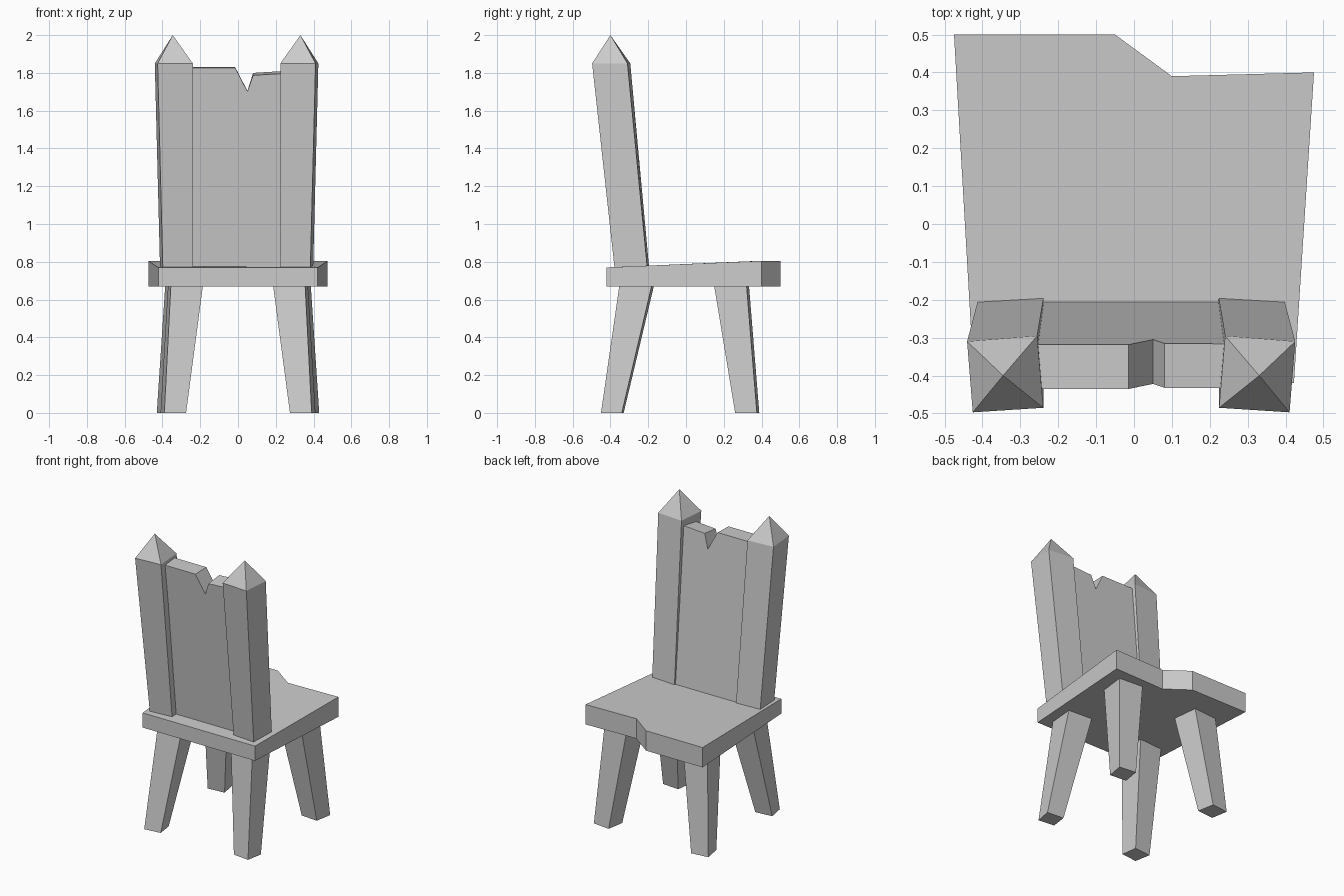
import bpy
import bmesh

cube = bpy.data.objects.get("Cube")
if cube:
    bpy.data.objects.remove(cube, do_unlink=True)

grey = bpy.data.materials.new("plain_grey")
grey.use_nodes = True
colour = (0.6, 0.6, 0.6, 1)
grey.diffuse_color = colour
grey.node_tree.nodes["Principled BSDF"].inputs["Base Color"].default_value = colour


def loft(name, start, end, apex=None):
    """Join two matching outlines; cap the end flat or with a pointed tip."""
    bm = bmesh.new()
    a = [bm.verts.new(p) for p in start]
    b = [bm.verts.new(p) for p in end]
    n = len(a)
    bm.faces.new(a)
    tip = bm.verts.new(apex) if apex else None
    if not tip:
        bm.faces.new(b)
    for i in range(n):
        j = (i + 1) % n
        bm.faces.new((a[i], a[j], b[j], b[i]))
        if tip:
            bm.faces.new((b[i], b[j], tip))
    bmesh.ops.recalc_face_normals(bm, faces=bm.faces)
    mesh = bpy.data.meshes.new(name)
    bm.to_mesh(mesh)
    bm.free()
    mesh.materials.append(grey)
    obj = bpy.data.objects.new(name, mesh)
    bpy.context.collection.objects.link(obj)
    return obj


def ring(corners, z, side, shift=0):
    """Place left-hand (x, y) corners at a height, mirrored for the other side."""
    return [(side * x + shift, y, z) for x, y in corners]


# Seat: tapered slab with a broken corner, rising slightly toward the open edge
seat = [(-0.422, -0.42), (0.422, -0.42), (0.475, 0.40),
        (0.10, 0.39), (-0.05, 0.50), (-0.475, 0.50)]
loft("seat", [(x, y, 0.67) for x, y in seat],
     [(x, y, 0.77 if y < 0 else 0.805) for x, y in seat])

# Corners run: inner back, outer back, outer front, inner front
back_leg_foot = [(0.275, -0.437), (0.39, -0.45), (0.41, -0.34), (0.29, -0.33)]
back_leg_top = [(0.185, -0.34), (0.355, -0.352), (0.37, -0.18), (0.195, -0.168)]
front_leg_foot = [(0.29, 0.27), (0.41, 0.26), (0.43, 0.375), (0.31, 0.388)]
front_leg_top = [(0.19, 0.16), (0.365, 0.148), (0.385, 0.32), (0.21, 0.333)]
post_foot = [(0.231, -0.365), (0.39, -0.377), (0.405, -0.204), (0.231, -0.194)]
post_top = [(0.232, -0.485), (0.418, -0.497), (0.433, -0.31), (0.248, -0.295)]

centre = -0.0075
for label, side in (("left", 1), ("right", -1)):
    loft("back_leg_" + label, ring(back_leg_foot, 0, side), ring(back_leg_top, 0.68, side))
    loft("front_leg_" + label, ring(front_leg_foot, 0, side), ring(front_leg_top, 0.68, side))
    # Backrest post with a pyramid tip
    loft("back_post_" + label, ring(post_foot, 0.755, side, centre),
         ring(post_top, 1.85, side, centre),
         (side * 0.338 + centre, -0.40, 2.0))

# Backrest panel: leaning board with a notch in its top edge
panel = [(-0.26, 0.74), (0.245, 0.74), (0.245, 1.81), (0.08, 1.80),
         (0.05, 1.705), (-0.015, 1.83), (-0.26, 1.83)]


def lean(z):
    return -0.205 - 0.107 * (z - 0.77)


loft("back_panel", [(x, lean(z), z) for x, z in panel],
     [(x, lean(z) - 0.117, z - (0.013 if x > 0.06 else 0.003)) for x, z in panel])
